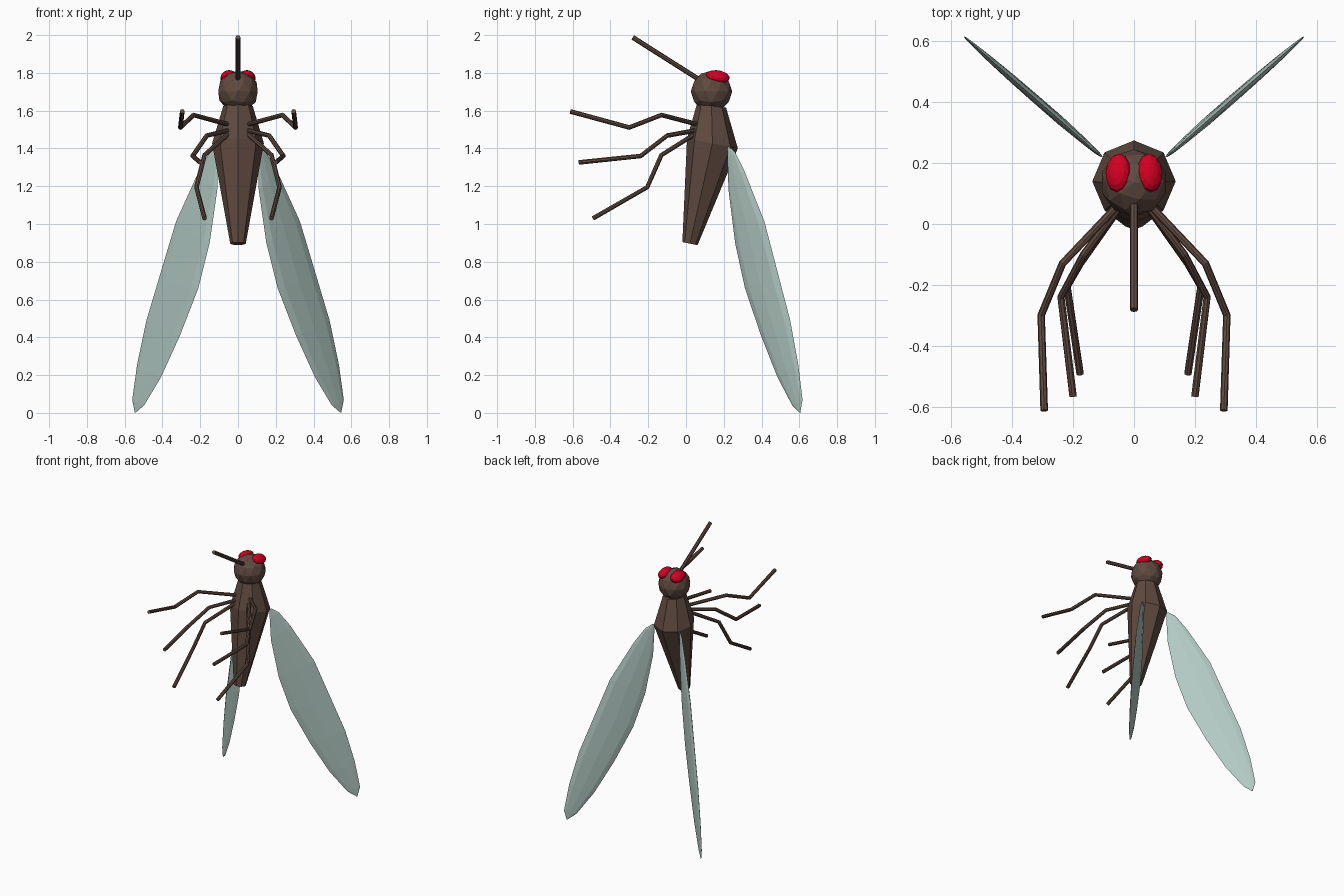
import bpy, bmesh, math
from mathutils import Vector, Matrix

if "Cube" in bpy.data.objects:
    bpy.data.objects.remove(bpy.data.objects["Cube"])


def material(name, color):
    m = bpy.data.materials.new(name)
    m.diffuse_color = color
    m.use_nodes = True
    m.node_tree.nodes["Principled BSDF"].inputs["Base Color"].default_value = m.diffuse_color
    return m


BROWN = material("brown", (0.115, 0.068, 0.05, 1))
RED = material("red", (0.65, 0.0, 0.015, 1))
WING = material("wing_green", (0.45, 0.59, 0.55, 0.8))


def finish(name, bm, mat):
    bmesh.ops.recalc_face_normals(bm, faces=bm.faces)
    me = bpy.data.meshes.new(name)
    bm.to_mesh(me)
    bm.free()
    me.materials.append(mat)
    ob = bpy.data.objects.new(name, me)
    bpy.context.collection.objects.link(ob)
    return ob


def loft(name, rings, mat):
    bm = bmesh.new()
    rows = [[bm.verts.new(p) for p in r] for r in rings]
    n = len(rows[0])
    for a, b in zip(rows, rows[1:]):
        for i in range(n):
            j = (i + 1) % n
            bm.faces.new((a[i], a[j], b[j], b[i]))
    bm.faces.new(rows[0])
    bm.faces.new(rows[-1])
    return finish(name, bm, mat)


def tube(name, points, radius):
    cu = bpy.data.curves.new(name, 'CURVE')
    cu.dimensions = '3D'
    cu.bevel_depth = radius
    cu.bevel_resolution = 2
    cu.use_fill_caps = True
    sp = cu.splines.new('POLY')
    sp.points.add(len(points) - 1)
    for p, co in zip(sp.points, points):
        p.co = (*co, 1)
    sp.use_smooth = False
    cu.materials.append(BROWN)
    ob = bpy.data.objects.new(name, cu)
    bpy.context.collection.objects.link(ob)
    bpy.ops.object.select_all(action='DESELECT')
    ob.select_set(True)
    bpy.context.view_layer.objects.active = ob
    bpy.ops.object.convert(target='MESH')


# Body: tilted octagonal rings
def body_ring(y, z, r, tilt):
    rot = Matrix.Rotation(-math.radians(tilt), 3, 'X')
    return [Vector((0, y, z)) + rot @ Vector((r * math.cos(a), r * math.sin(a), 0))
            for a in (i * math.pi / 4 for i in range(8))]


loft("body", [body_ring(0.021, 0.896, 0.041, 11), body_ring(0.14, 1.427, 0.137, 11),
              body_ring(0.135, 1.625, 0.078, 7)], BROWN)

# Head
bm = bmesh.new()
bmesh.ops.create_icosphere(bm, subdivisions=2, radius=0.11,
                           matrix=Matrix.Translation((0, 0.135, 1.702)))
finish("head", bm, BROWN)

# Proboscis
tube("proboscis", [(0, 0.09, 1.752), (0, -0.282, 1.988)], 0.013)

LEGS = {
    "front_leg": [(0.045, 0.07, 1.525), (0.235, -0.13, 1.577), (0.305, -0.30, 1.511), (0.295, -0.613, 1.596)],
    "middle_leg": [(0.045, 0.06, 1.497), (0.165, -0.1, 1.468), (0.24, -0.24, 1.36), (0.20, -0.567, 1.326)],
    "rear_leg": [(0.05, 0.05, 1.478), (0.177, -0.13, 1.365), (0.22, -0.205, 1.195), (0.177, -0.492, 1.03)],
}

# Wing outline: outer edge and inner edge as (x, z), with half thickness
STATIONS = [
    ((0.112, 1.41), (0.104, 1.405), 0.002),
    ((0.15, 1.38), (0.104, 1.34), 0.006),
    ((0.207, 1.28), (0.11, 1.18), 0.01),
    ((0.328, 1.014), (0.15, 0.90), 0.014),
    ((0.42, 0.707), (0.21, 0.66), 0.014),
    ((0.485, 0.49), (0.307, 0.41), 0.013),
    ((0.534, 0.257), (0.407, 0.19), 0.010),
    ((0.56, 0.07), (0.497, 0.04), 0.005),
    ((0.546, 0.0), (0.54, 0.003), 0.001),
]


def wing_ring(outer, inner, t, s):
    def place(p):
        return Vector((s * p[0], 0.225 + 0.871 * (p[0] - 0.11), p[1]))
    o, i = place(outer), place(inner)
    normal = Vector((s * 0.871, -1, 0)).normalized()
    return [(o + i) / 2 + (o - i) / 2 * math.cos(a) + normal * t * math.sin(a)
            for a in (k * math.pi / 4 for k in range(8))]


for s, side in ((1, "right"), (-1, "left")):
    # Legs
    for name, pts in LEGS.items():
        tube(f"{side}_{name}", [(s * x, y, z) for x, y, z in pts], 0.0125)

    # Wings
    wing = loft(f"{side}_wing", [wing_ring(*st, s) for st in STATIONS], WING)

    # Eyes
    bm = bmesh.new()
    bmesh.ops.create_uvsphere(
        bm, u_segments=12, v_segments=8, radius=1,
        matrix=Matrix.Translation((s * 0.052, 0.168, 1.78))
        @ Matrix.Rotation(s * math.radians(22), 4, 'Y')
        @ Matrix.Rotation(math.radians(-9), 4, 'X')
        @ Matrix.Diagonal((0.043, 0.064, 0.032, 1)))
    finish(f"{side}_eye", bm, RED)
